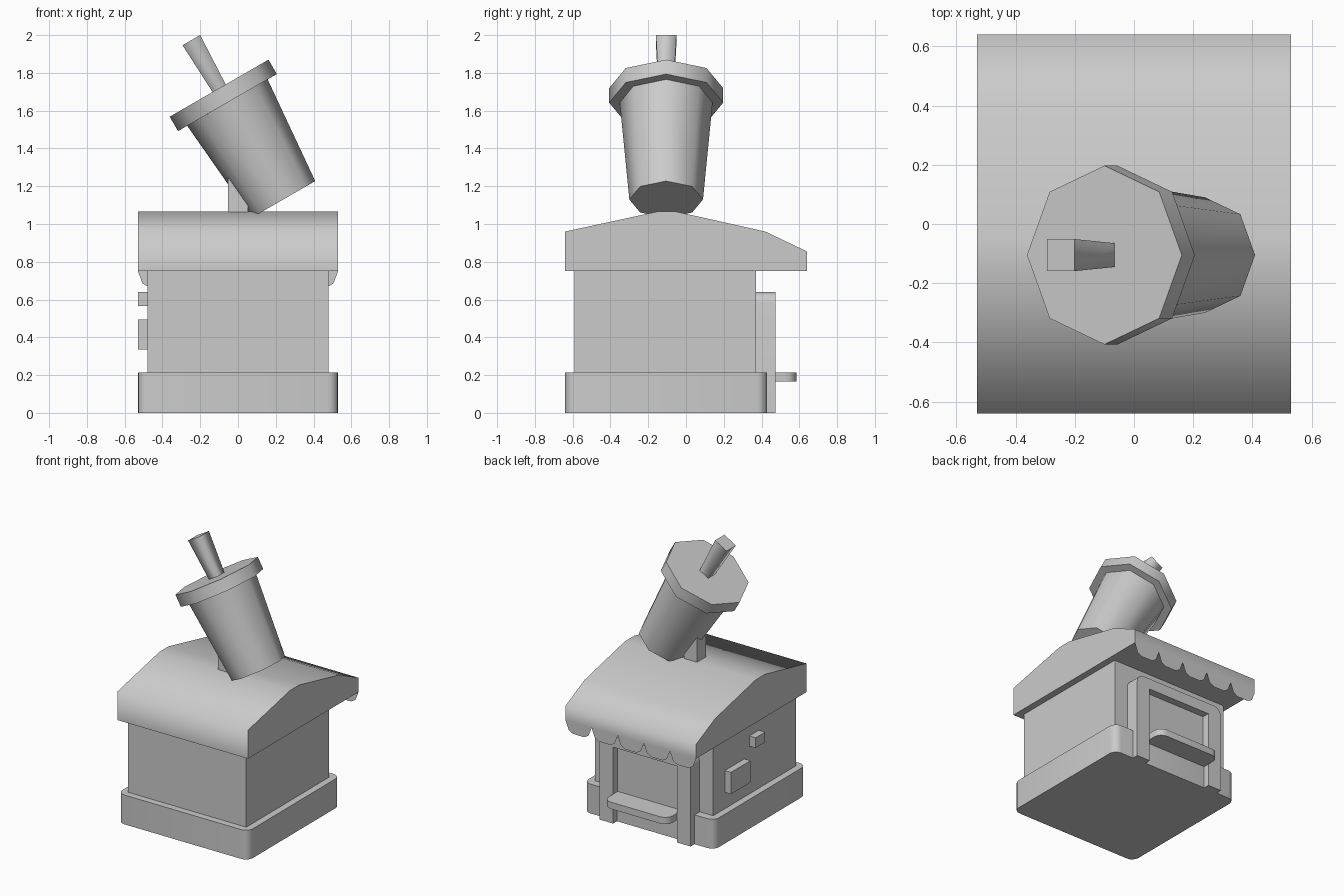
import bpy, bmesh, math
from mathutils import Vector, Matrix

if "Cube" in bpy.data.objects:
    bpy.data.objects.remove(bpy.data.objects["Cube"])


def finish(name, bm, angle=None):
    me = bpy.data.meshes.new(name)
    bm.to_mesh(me)
    bm.free()
    if angle:
        me.shade_smooth()
        me.set_sharp_from_angle(angle=math.radians(angle))
    ob = bpy.data.objects.new(name, me)
    bpy.context.collection.objects.link(ob)
    return ob


def rounded(pts, steps=4):
    """Outline points (u, v[, radius]); right-angle corners with a radius become arcs."""
    out = []
    for i, p in enumerate(pts):
        v = Vector(p[:2])
        if len(p) < 3:
            out.append(v)
            continue
        d1 = (Vector(pts[i - 1][:2]) - v).normalized()
        d2 = (Vector(pts[(i + 1) % len(pts)][:2]) - v).normalized()
        c = v + p[2] * (d1 + d2)
        for k in range(steps + 1):
            t = math.pi / 2 * k / steps
            out.append(c - p[2] * (d2 * math.cos(t) + d1 * math.sin(t)))
    return out


def prism(name, pts, axis, a, b, angle=30):
    """Extrude a 2D outline along an axis from a to b."""
    place = {'x': lambda u, v, w: (w, u, v),
             'y': lambda u, v, w: (u, w, v),
             'z': lambda u, v, w: (u, v, w)}[axis]
    pts = rounded(pts)
    bm = bmesh.new()
    lo = [bm.verts.new(place(u, v, a)) for u, v in pts]
    hi = [bm.verts.new(place(u, v, b)) for u, v in pts]
    bm.faces.new(lo)
    bm.faces.new(hi)
    n = len(pts)
    for i in range(n):
        j = (i + 1) % n
        bm.faces.new((lo[i], lo[j], hi[j], hi[i]))
    bmesh.ops.recalc_face_normals(bm, faces=bm.faces[:])
    return finish(name, bm, angle)


def rect(u0, u1, v0, v1, r=None):
    c = [(u0, v0), (u1, v0), (u1, v1), (u0, v1)]
    return [p + (r,) for p in c] if r else c


def box(name, x0, x1, y0, y1, z0, z1):
    return prism(name, rect(x0, x1, y0, y1), 'z', z0, z1)


# Frame of the tilted cup: origin at the middle of the cup's underside
TILT = Matrix.Translation((0.24, -0.105, 1.13)) @ Matrix.Rotation(math.radians(-30), 4, 'Y')


def tilted(name, sides, r0, r1, h0, h1, turn=0):
    """Tapered cylinder on the cup axis, smooth sides and flat caps."""
    bm = bmesh.new()
    bmesh.ops.create_cone(bm, cap_ends=True, segments=sides, radius1=r0, radius2=r1, depth=h1 - h0,
                          matrix=Matrix.Translation((0, 0, (h0 + h1) / 2)) @ Matrix.Rotation(turn, 4, 'Z'))
    for f in bm.faces:
        f.smooth = abs(f.normal.z) < 0.9
    ob = finish(name, bm)
    ob.matrix_world = TILT
    return ob


# Building
prism("base", rect(-0.53, 0.53, -0.64, 0.43, 0.055), 'z', 0, 0.215)
box("walls", -0.48, 0.48, -0.59, 0.37, 0.2, 0.76)
prism("roof", [(-0.64, 0.75), (-0.64, 0.96), (-0.155, 1.065), (-0.05, 1.065),
               (0.42, 0.96), (0.64, 0.855), (0.64, 0.75)], 'x', -0.53, 0.53, 80)

# Scalloped awning edge along the back of the roof
bm = bmesh.new()
w = 1.06 / 5
for i in range(5):
    x = -0.53 + i * w
    outline = [(0, 0.75), (0.025, 0.685), (0.06, 0.665), (w - 0.06, 0.665), (w - 0.025, 0.685), (w, 0.75)]
    f = bm.faces.new([bm.verts.new((x + u, 0.64, z)) for u, z in outline])
    f.normal_update()
    if f.normal.y < 0:
        f.normal_flip()
finish("awning_scallops", bm)

# Serving window
prism("window_frame", [(-0.37, 0), (-0.37, 0.64, 0.06), (0.37, 0.64, 0.06), (0.37, 0),
                       (0.26, 0), (0.26, 0.56), (-0.26, 0.56), (-0.26, 0)], 'y', 0.36, 0.475)
box("window_panel", -0.26, 0.26, 0.36, 0.42, 0.2, 0.56)
prism("counter_shelf", [(-0.26, 0.41), (0.26, 0.41), (0.26, 0.585, 0.06), (-0.26, 0.585, 0.06)],
      'z', 0.165, 0.215)

# Boxes on the left wall
box("large_wall_box", -0.53, -0.47, 0.01, 0.235, 0.335, 0.495)
box("small_wall_box", -0.53, -0.47, -0.16, -0.05, 0.565, 0.64)

# Rooftop cup on its post
box("cup_post", -0.052, 0.052, -0.157, -0.053, 1.05, 1.26)
tilted("cup_body", 8, 0.195, 0.246, 0, 0.595)
tilted("cup_lid", 8, 0.302, 0.302, 0.592, 0.68)
tilted("straw", 4, 0.04 * math.sqrt(2), 0.054 * math.sqrt(2), 0.675, 0.974, math.pi / 4)
